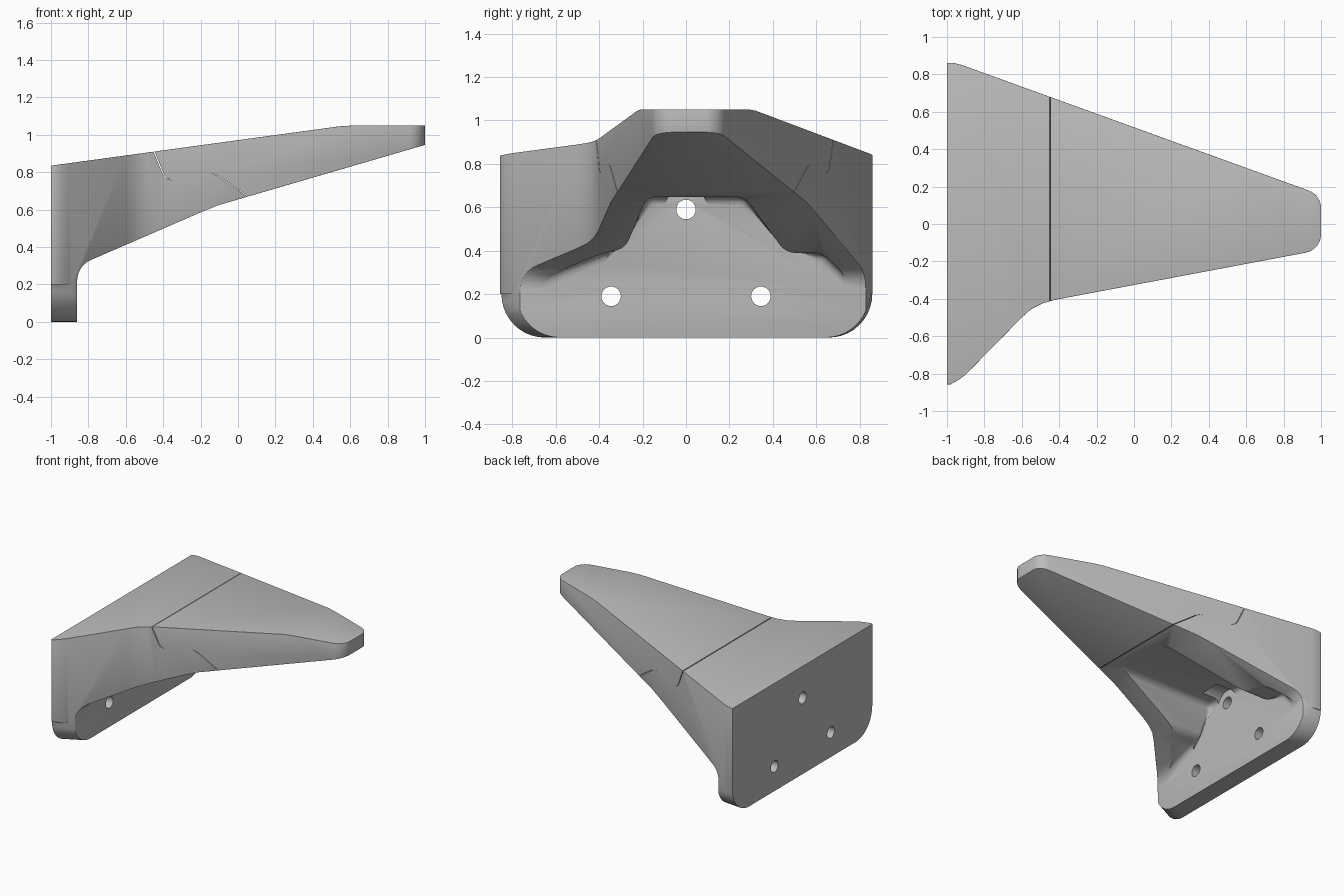
import bpy, bmesh, math

if "Cube" in bpy.data.objects:
    bpy.data.objects.remove(bpy.data.objects["Cube"])

grey = bpy.data.materials.new("plain grey")
grey.use_nodes = True
colour = (0.5, 0.5, 0.5, 1)
grey.diffuse_color = colour
grey.node_tree.nodes["Principled BSDF"].inputs["Base Color"].default_value = colour


def add_mesh(name, bm):
    bmesh.ops.recalc_face_normals(bm, faces=bm.faces)
    me = bpy.data.meshes.new(name)
    bm.to_mesh(me)
    bm.free()
    me.materials.append(grey)
    ob = bpy.data.objects.new(name, me)
    bpy.context.collection.objects.link(ob)
    return ob


def prism(name, outline, axis, lo, hi, shear=0, round_by=0):
    """Extrude a 2D outline along an axis, optionally slanted or rounded."""
    place = {"X": lambda a, b, t: (t, a, b),
             "Y": lambda a, b, t: (a, t, b),
             "Z": lambda a, b, t: (a, b, t)}[axis]
    bm = bmesh.new()
    rings = [[bm.verts.new(place(a + shear * (t - lo), b, t)) for a, b in outline]
             for t in (lo, hi)]
    for ring in rings:
        bm.faces.new(ring)
    n = len(outline)
    for i in range(n):
        j = (i + 1) % n
        bm.faces.new((rings[0][i], rings[0][j], rings[1][j], rings[1][i]))
    if round_by:
        bmesh.ops.bevel(bm, geom=list(bm.edges), offset=round_by, segments=4,
                        profile=0.5, affect="EDGES", clamp_overlap=True)
    return add_mesh(name, bm)


def boolean(target, cutter, operation):
    mod = target.modifiers.new("cut", "BOOLEAN")
    mod.object, mod.operation, mod.solver = cutter, operation, "EXACT"
    bpy.context.view_layer.objects.active = target
    bpy.ops.object.modifier_apply(modifier=mod.name)
    bpy.data.objects.remove(cutter)


def arc(cx, cy, r, start, end, steps=6):
    angles = [math.radians(start + (end - start) * i / steps) for i in range(steps + 1)]
    return [(cx + r * math.cos(a), cy + r * math.sin(a)) for a in angles]


# Side silhouette, with a fillet where the arm meets the mounting plate
side = [(-1, 0), (-0.86, 0)] + arc(-0.74, 0.22, 0.12, 180, 114) + [
    (-0.2, 0.585), (-0.1, 0.625), (0.05, 0.67), (1.1, 0.975), (1.1, 1.05),
    (0.62, 1.05), (0.54, 1.045), (-1, 0.835)]
body = prism("wall_bracket", side, "Y", -1.2, 1.2)

# Plan outline: tapering arm with a flared, asymmetric base
plan = [(-1.1, 0.86), (-0.96, 0.86), (-0.92, 0.85)] + \
    arc(0.9, 0.085, 0.1, 70, 0) + arc(0.9, -0.055, 0.1, 0, -80) + \
    [(-0.42, -0.405), (-0.49, -0.425), (-0.55, -0.455), (-0.6, -0.5),
     (-0.9, -0.805), (-0.94, -0.835), (-0.98, -0.857), (-1.1, -0.86)]
boolean(body, prism("plan_cutter", plan, "Z", -0.3, 1.5), "INTERSECT")

# Rounded lower corners of the mounting plate
for sign, shear in ((-1, 0.5), (1, -0.1)):
    corner = [(sign * a, b) for a, b in arc(0.66, 0.2, 0.2, 0, -90, 10)]
    corner += [(sign * 0.66, -0.1), (sign * 1.1, -0.1), (sign * 1.1, 0.2)]
    boolean(body, prism("corner_cutter", corner, "X", -1.02, -0.83, shear), "DIFFERENCE")

# Soften the outer edges but keep the wall side crisp
bm = bmesh.new()
bm.from_mesh(body.data)
bmesh.ops.remove_doubles(bm, verts=bm.verts, dist=0.0005)
bmesh.ops.dissolve_limit(bm, angle_limit=0.01, verts=bm.verts, edges=bm.edges)
sharp = [e for e in bm.edges if len(e.link_faces) == 2
         and e.calc_face_angle() > 0.6
         and max(v.co.x for v in e.verts) > -0.99]
bmesh.ops.bevel(bm, geom=sharp, offset=0.018, segments=3, profile=0.5,
                affect="EDGES", clamp_overlap=True)
bm.to_mesh(body.data)
bm.free()

# Hollow under the arm
hollow = [(-0.7, 0.05), (-0.7, 0.26), (-0.38, 0.39), (-0.28, 0.41), (-0.18, 0.648),
          (0.27, 0.648), (0.46, 0.39), (0.63, 0.39), (0.75, 0.27), (0.75, 0.05)]
boolean(body, prism("hollow_cutter", hollow, "X", -0.859, 0.3, round_by=0.04), "DIFFERENCE")

# Screw holes, the upper one with a flat seat
boolean(body, prism("seat_cutter", arc(0, 0.59, 0.1, 0, 345, 23), "X", -0.858, -0.7),
        "DIFFERENCE")
for y, z in ((0, 0.59), (-0.345, 0.19), (0.345, 0.19)):
    boolean(body, prism("hole_cutter", arc(y, z, 0.045, 0, 345, 23), "X", -1.1, -0.7),
            "DIFFERENCE")

# Split the arm along a stepped seam into bracket and tip
seam = [(-0.48, 1.0), (-0.45, 0.905), (-0.4, 0.785), (-0.385, 0.767), (-0.36, 0.758),
        (-0.17, 0.793), (-0.14, 0.792), (-0.11, 0.78), (0.055, 0.668), (0.1, 0.6),
        (1.3, 0.6), (1.3, 1.4), (-0.48, 1.4)]
tip = body.copy()
tip.data = body.data.copy()
tip.name = "arm_tip"
bpy.context.collection.objects.link(tip)
boolean(body, prism("seam_cutter", seam, "Y", -1.3, 1.3), "DIFFERENCE")
shifted = [(a + 0.006, b) for a, b in seam]
boolean(tip, prism("tip_cutter", shifted, "Y", -1.3, 1.3), "INTERSECT")

# Smooth shading with sharp creases kept
for ob in (body, tip):
    bpy.ops.object.select_all(action="DESELECT")
    ob.select_set(True)
    bpy.context.view_layer.objects.active = ob
    bpy.ops.object.shade_smooth_by_angle(angle=math.radians(30))
